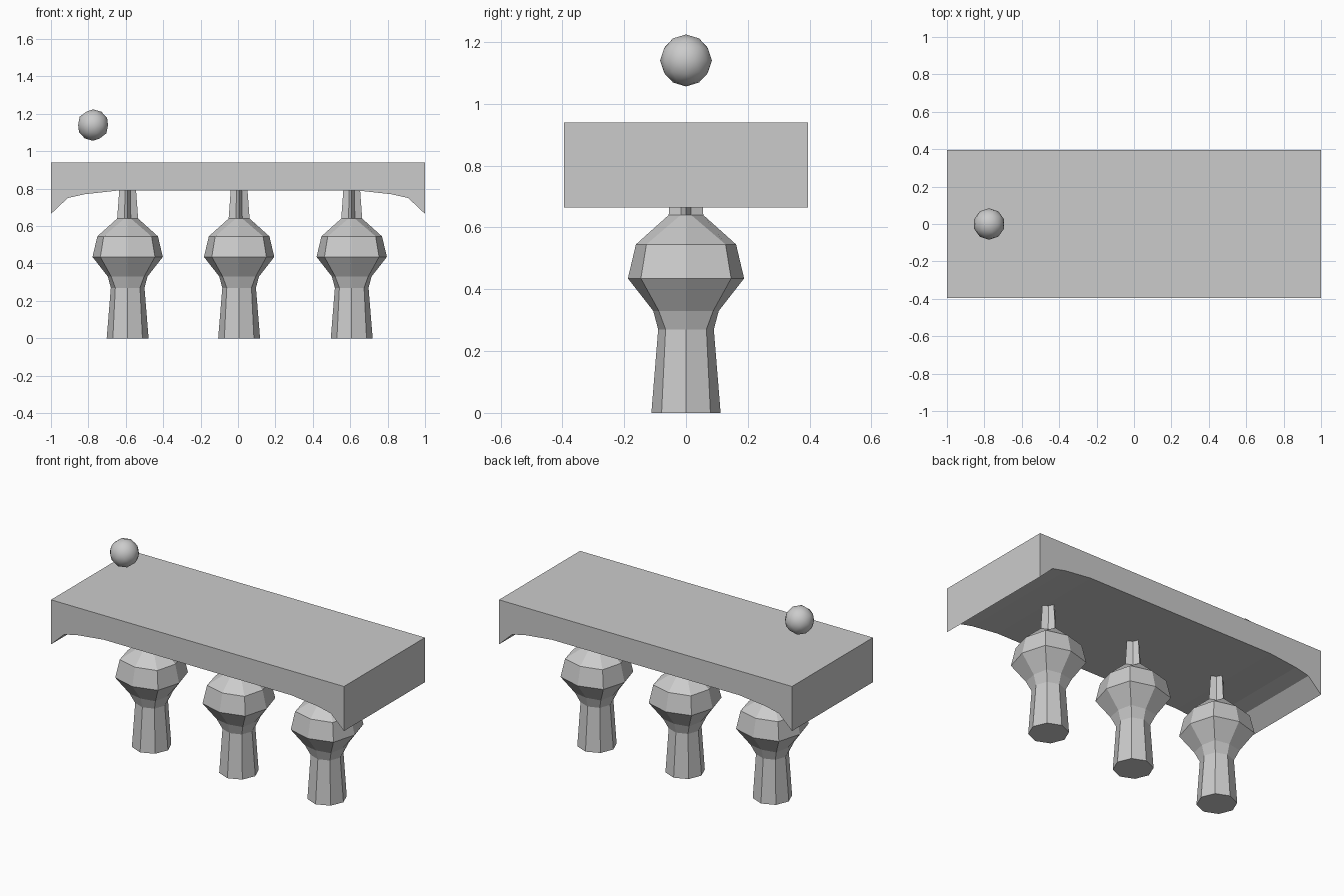
import bpy, bmesh, math

if "Cube" in bpy.data.objects:
    bpy.data.objects.remove(bpy.data.objects["Cube"])


def add_object(name, bm):
    bmesh.ops.recalc_face_normals(bm, faces=bm.faces)
    mesh = bpy.data.meshes.new(name)
    bm.to_mesh(mesh)
    bm.free()
    obj = bpy.data.objects.new(name, mesh)
    bpy.context.collection.objects.link(obj)
    return obj


# Slab: arched front outline extruded through its depth
def make_slab():
    half = [(0.64, 0.79), (0.82, 0.77), (0.91, 0.75), (1.0, 0.665), (1.0, 0.94)]
    outline = half + [(-x, z) for x, z in reversed(half)]
    bm = bmesh.new()
    face = bm.faces.new([bm.verts.new((x, -0.395, z)) for x, z in outline])
    new = bmesh.ops.extrude_face_region(bm, geom=[face])["geom"]
    verts = [g for g in new if isinstance(g, bmesh.types.BMVert)]
    bmesh.ops.translate(bm, verts=verts, vec=(0, 0.79, 0))
    return add_object("arched_slab", bm)


# Columns: eight-sided rings of (height, axis radius, diagonal offset)
RINGS = [
    (0.0, 0.112, 0.079),
    (0.27, 0.09, 0.066),
    (0.33, 0.106, 0.088),
    (0.435, 0.188, 0.146),
    (0.545, 0.162, 0.128),
    (0.64, 0.056, 0.017),
    (0.79, 0.045, 0.014),
]


def make_column(name, cx):
    bm = bmesh.new()
    loops = []
    for z, axis, diag in RINGS:
        loop = []
        for i in range(8):
            r = axis if i % 2 == 0 else diag * math.sqrt(2)
            a = i * math.pi / 4
            loop.append(bm.verts.new((cx + r * math.cos(a), r * math.sin(a), z)))
        loops.append(loop)
    for lo, hi in zip(loops, loops[1:]):
        for i in range(8):
            j = (i + 1) % 8
            bm.faces.new((lo[i], lo[j], hi[j], hi[i]))
    bm.faces.new(loops[0][::-1])
    bm.faces.new(loops[-1])
    return add_object(name, bm)


make_slab()
for label, x in (("left", -0.59), ("middle", 0.006), ("right", 0.608)):
    make_column(label + "_column", x)

# Floating ball above the left end
bpy.ops.mesh.primitive_ico_sphere_add(subdivisions=2, radius=0.084,
                                      location=(-0.775, 0, 1.14))
ball = bpy.context.object
ball.name = "ball"
bpy.ops.object.shade_smooth()
